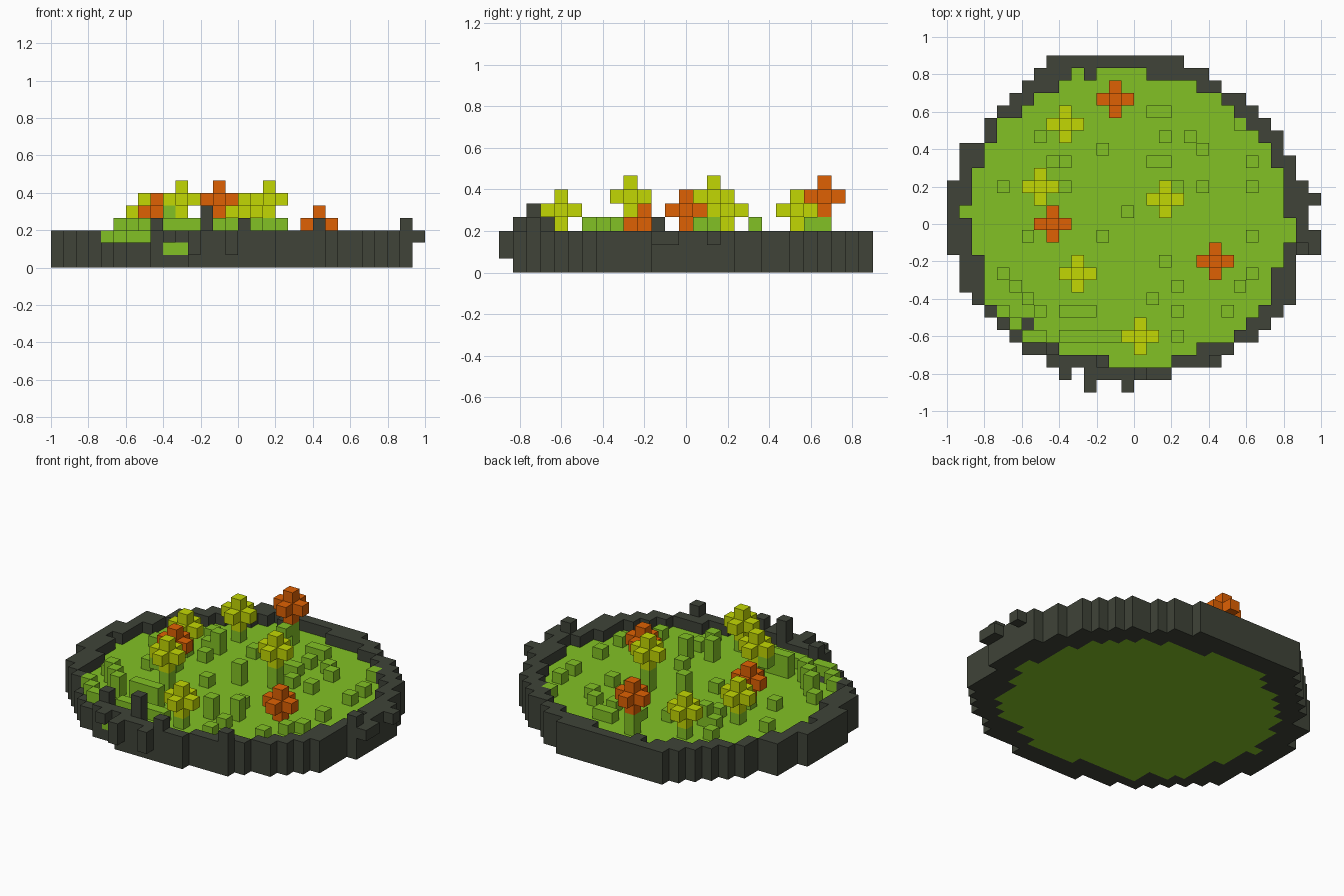
import bpy, bmesh
from mathutils import Vector

if "Cube" in bpy.data.objects:
    bpy.data.objects.remove(bpy.data.objects["Cube"])

S = 1 / 15  # cell size; x cells sit on half steps, y cells on whole steps


def material(name, rgb):
    m = bpy.data.materials.new(name)
    m.diffuse_color = (*rgb, 1)
    m.use_nodes = True
    m.node_tree.nodes["Principled BSDF"].inputs["Base Color"].default_value = m.diffuse_color
    return m


STONE = material("dark stone", (0.050, 0.057, 0.040))
GREEN = material("leaf green", (0.225, 0.535, 0.018))
YELLOW = material("petal yellow", (0.540, 0.680, 0.001))
ORANGE = material("petal orange", (0.740, 0.120, 0.001))

# Row plan from back to front: outer left, grass left, grass right, outer right
ROWS = [
    (-8, -5, 0, 5), (-9, -6, 4, 6), (-10, -8, 6, 8), (-11, -9, 7, 9),
    (-12, -11, 8, 10), (-12, -11, 9, 11), (-14, -12, 10, 11), (-14, -12, 10, 12),
    (-14, -13, 11, 12), (-15, -13, 11, 13), (-15, -13, 11, 14), (-15, -14, 11, 13),
    (-15, -13, 12, 13), (-15, -13, 12, 14), (-15, -13, 11, 14), (-14, -12, 11, 12),
    (-14, -12, 10, 12), (-14, -12, 10, 12), (-13, -12, 10, 12), (-12, -11, 9, 11),
    (-11, -10, 8, 10), (-10, -9, 7, 9), (-9, -8, 4, 7), (-7, -2, 2, 6),
]

parts = {}  # part name -> material
grid = {}   # cell -> part name


def put(part, mat, i, j, k):
    parts[part] = mat
    grid[(i, j, k)] = part


def column(part, mat, i, j, low, high):
    for k in range(low, high + 1):
        put(part, mat, i, j, k)


# Stone rim and raised grass floor, its lowest layer one cell smaller
grass = {(i, 12 - n) for n, (a, b, c, d) in enumerate(ROWS) for i in range(b, c + 1)}
for n, (a, b, c, d) in enumerate(ROWS):
    j = 12 - n
    for i in range(a, d + 1):
        if (i, j) in grass:
            put("grass_floor", GREEN, i, j, 1)
            if {(i + 1, j), (i - 1, j), (i, j + 1), (i, j - 1)} <= grass:
                put("grass_floor", GREEN, i, j, 0)
            else:
                put("stone_rim", STONE, i, j, 0)
        else:
            low = 2 if i == 14 else 0
            high = 1 if (i < -7 and -10 <= j <= -8) else 2
            column("stone_rim", STONE, i, j, low, high)
for i in range(-7, 4):
    column("stone_rim", STONE, i, 13, 0, 2)
for i in range(-4, 3):
    column("stone_rim", STONE, i, -12, 0, 2)

# Loose stones and raised posts on the rim
for i, j, low, high in [(-6, -12, 2, 2), (-4, -13, 1, 2), (-1, -13, 1, 2),
                        (-4, 12, 0, 2), (-9, -8, 0, 1), (-8, -10, 0, 1),
                        (-7, -10, 0, 3), (-3, -11, 0, 4), (0, -12, 0, 3),
                        (6, -11, 0, 3), (13, -2, 0, 3)]:
    column("stone_rim", STONE, i, j, low, high)
for i in (-6, -5):  # grass showing through the front of the rim
    put("grass_floor", GREEN, i, -11, 1)

# Grass tufts: x cell, y cell, top layer
TUFTS = [
    (1, 9, 2), (2, 9, 2), (2, 7, 2), (4, 7, 2), (-3, 6, 2), (5, 6, 2),
    (1, 5, 2), (2, 5, 2), (-7, 5, 2), (-6, 5, 3), (-8, 7, 2), (-11, 3, 2),
    (-6, 3, 2), (3, 3, 2), (5, 3, 2), (9, 3, 2), (8, 8, 2), (9, 5, 2),
    (-1, 1, 3), (-9, -1, 2), (-3, -1, 2), (9, -1, 2), (-11, -4, 2),
    (2, -3, 2), (-10, -5, 3), (3, -5, 3), (1, -6, 3), (8, -5, 2),
    (-6, -7, 3), (-5, -7, 3), (-4, -7, 3), (3, -7, 2), (3, -9, 2),
    (9, -4, 2), (7, -7, 2), (-11, -7, 2), (-10, -8, 2), (-9, -9, 2), (-8, -9, 2),
    (-9, -6, 3), (-8, -7, 3),
]
for i, j, top in TUFTS:
    column("grass_tufts", GREEN, i, j, 2, top)
for i in range(-6, -1):
    put("grass_tufts", GREEN, i, -9, 2)

# Flowers: x cell, y cell, layer of the head centre, colour
FLOWERS = [
    (-2, 10, 5, ORANGE), (-7, 0, 4, ORANGE), (6, -3, 3, ORANGE),
    (-6, 8, 4, YELLOW), (-8, 3, 4, YELLOW), (2, 2, 5, YELLOW),
    (-5, -4, 5, YELLOW), (0, -9, 4, YELLOW),
]
DIRS = [(1, 0, 0), (-1, 0, 0), (0, 1, 0), (0, -1, 0), (0, 0, 1), (0, 0, -1)]
for i, j, k, mat in FLOWERS:
    column("flower_stems", GREEN, i, j, 2, k - 2)
    name = "orange_flowers" if mat is ORANGE else "yellow_flowers"
    for dx, dy, dz in DIRS + [(0, 0, 0)]:
        put(name, mat, i + dx, j + dy, k + dz)
put("flower_stems", GREEN, -6, -4, 4)   # side leaves
put("flower_stems", GREEN, -2, 9, 3)


def build(part, mat):
    """Make the visible cube faces of one part."""
    bm = bmesh.new()
    for (i, j, k), owner in grid.items():
        if owner != part:
            continue
        centre = Vector((i + 0.5, j, k + 0.5))
        for d in DIRS:
            if (i + d[0], j + d[1], k + d[2]) in grid:
                continue
            n = Vector(d)
            u = Vector((d[1], d[2], d[0]))
            v = n.cross(u)
            corners = [(-1, -1), (1, -1), (1, 1), (-1, 1)]
            bm.faces.new([bm.verts.new((centre + (n + a * u + b * v) / 2) * S)
                          for a, b in corners])
    bmesh.ops.remove_doubles(bm, verts=bm.verts[:], dist=0.001)
    me = bpy.data.meshes.new(part)
    bm.to_mesh(me)
    bm.free()
    me.materials.append(mat)
    bpy.context.collection.objects.link(bpy.data.objects.new(part, me))


for part, mat in parts.items():
    if part in grid.values():
        build(part, mat)
